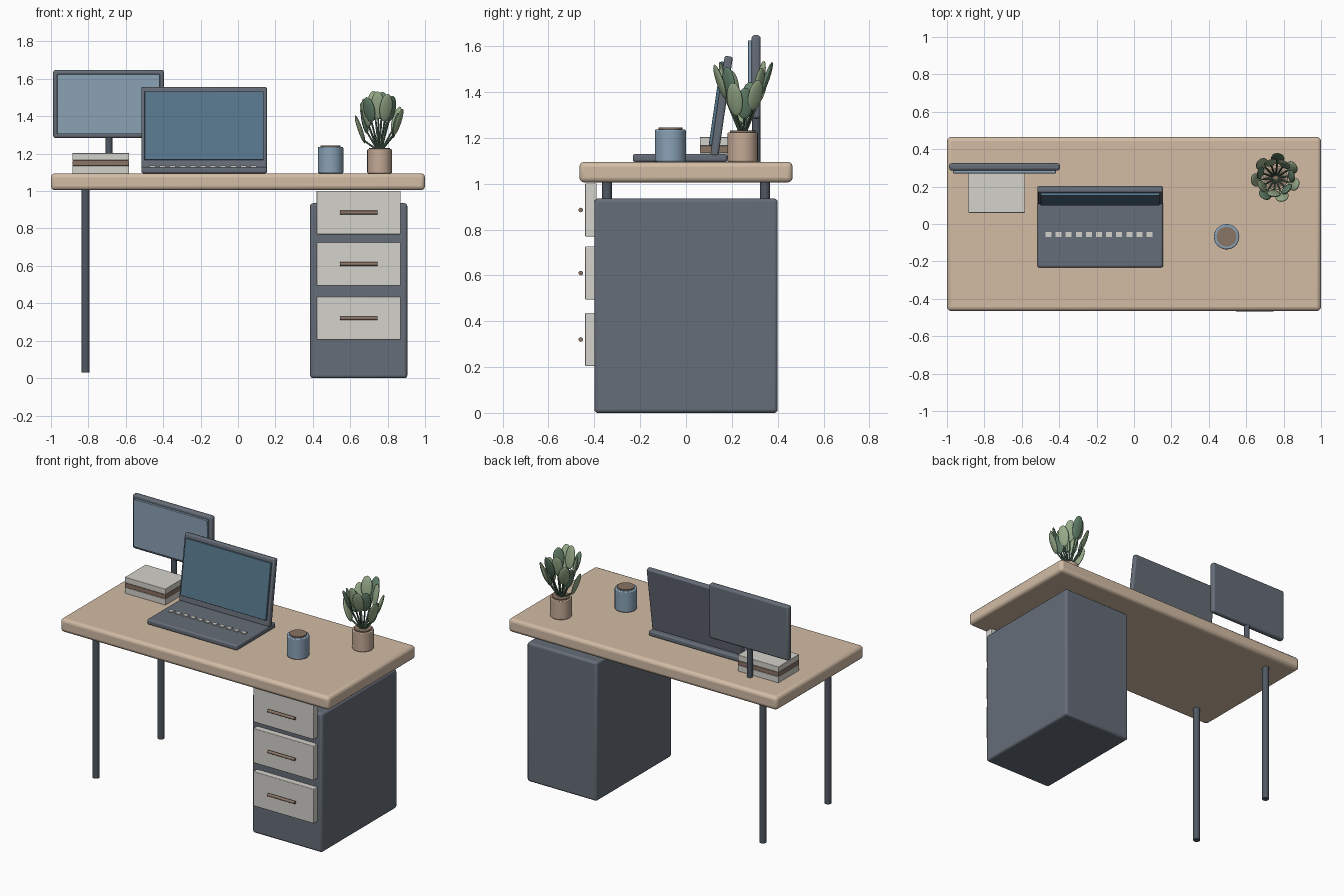
import bpy, math, random
from mathutils import Vector, Matrix

if "Cube" in bpy.data.objects:
    bpy.data.objects.remove(bpy.data.objects["Cube"])

random.seed(4)


def material(name, r, g, b):
    def lin(c):
        c /= 255
        return c / 12.92 if c <= 0.04045 else ((c + 0.055) / 1.055) ** 2.4
    m = bpy.data.materials.new(name)
    m.diffuse_color = (lin(r), lin(g), lin(b), 1)
    m.use_nodes = True
    m.node_tree.nodes["Principled BSDF"].inputs["Base Color"].default_value = m.diffuse_color
    return m


WOOD = material("pale wood", 210, 188, 165)
CHARCOAL = material("charcoal", 102, 109, 120)
METAL = material("dark metal", 80, 88, 98)
WHITE = material("off white", 212, 210, 203)
BROWN = material("brown", 138, 117, 102)
BLUE = material("soft blue", 138, 162, 182)
SCREEN = material("deep blue", 86, 119, 140)
CLAY = material("clay", 196, 170, 150)
LEAF_LIGHT = material("light green", 152, 172, 138)
LEAF_DARK = material("dark green", 98, 128, 106)


def finish(name, mat, bevel=0, segments=3):
    ob = bpy.context.object
    ob.name = name
    ob.data.materials.append(mat)
    if bevel:
        mod = ob.modifiers.new("bevel", "BEVEL")
        mod.width, mod.segments, mod.limit_method = bevel, segments, "ANGLE"
    bpy.ops.object.shade_smooth_by_angle(angle=math.radians(35))
    return ob


def box(name, mat, x, y, z, bevel=0):
    """Box from (min, max) ranges."""
    bpy.ops.mesh.primitive_cube_add(size=1)
    ob = bpy.context.object
    for v in ob.data.vertices:
        v.co = [(a + b) / 2 + c * (b - a) for (a, b), c in zip((x, y, z), v.co)]
    return finish(name, mat, bevel)


def rod(name, mat, start, end, r, sides=24, bevel=0):
    a, b = Vector(start), Vector(end)
    bpy.ops.mesh.primitive_cylinder_add(vertices=sides, radius=r, depth=(b - a).length)
    ob = finish(name, mat, bevel, 2)
    ob.matrix_world = Matrix.Translation((a + b) / 2) @ (b - a).to_track_quat("Z", "Y").to_matrix().to_4x4()
    return ob


# Desk
box("desktop", WOOD, (-1, 1), (-0.465, 0.465), (1.005, 1.095), 0.022)
for y in (-0.345, 0.345):
    rod("desk_leg", METAL, (-0.815, y, 0.03), (-0.815, y, 1.02), 0.022)

# Drawer cabinet
box("cabinet", CHARCOAL, (0.385, 0.905), (-0.4, 0.4), (0, 0.935), 0.015)
for z in (0.32, 0.61, 0.885):
    box("drawer_front", WHITE, (0.42, 0.87), (-0.44, -0.39), (z - 0.116, z + 0.116), 0.004)
    rod("drawer_handle", BROWN, (0.545, -0.459, z), (0.745, -0.459, z), 0.01, 16)

# Monitor
box("monitor_body", CHARCOAL, (-0.988, -0.396), (0.286, 0.325), (1.283, 1.648), 0.013)
box("monitor_screen", BLUE, (-0.967, -0.418), (0.271, 0.29), (1.305, 1.625), 0.002)
rod("monitor_stand", METAL, (-0.69, 0.307, 1.09), (-0.69, 0.307, 1.31), 0.018)

# Stack of books
for mat, low, high in ((WHITE, 1.093, 1.135), (BROWN, 1.135, 1.165), (WHITE, 1.165, 1.203)):
    box("book", mat, (-0.885, -0.582), (0.06, 0.282), (low, high), 0.003)

# Laptop: base, keys, tilted lid with display
box("laptop_base", CHARCOAL, (-0.517, 0.155), (-0.232, 0.18), (1.095, 1.13), 0.01)
for i in range(11):
    x = -0.457 + i * 0.054
    box("laptop_key", WHITE, (x - 0.016, x + 0.016), (-0.069, -0.042), (1.126, 1.136))
lid = box("laptop_lid", CHARCOAL, (-0.336, 0.336), (-0.018, 0.018), (-0.22, 0.22), 0.01)
display = box("laptop_display", SCREEN, (-0.318, 0.318), (-0.031, -0.015), (-0.176, 0.193), 0.002)
for ob in (lid, display):
    ob.location = (-0.181, 0.155, 1.338)
    ob.rotation_euler.x = math.radians(-8.3)

# Mug
rod("mug", BLUE, (0.495, -0.068, 1.095), (0.495, -0.068, 1.236), 0.068, 32, 0.006)
rod("coffee", BROWN, (0.495, -0.068, 1.2), (0.495, -0.068, 1.244), 0.053, 32)

# Potted plant
PX, PY = 0.757, 0.247
rod("plant_pot", CLAY, (PX, PY, 1.095), (PX, PY, 1.224), 0.066, 32, 0.005)
rod("soil", BROWN, (PX, PY, 1.2), (PX, PY, 1.231), 0.056, 32)

# Leaves: a ring around the pot, higher toward front and back
COUNT = 14
for i in range(COUNT):
    a = 2 * math.pi * (i + 0.25) / COUNT
    out = Vector((math.cos(a), math.sin(a), 0))
    radius = 0.105 if i % 2 else 0.085
    height = 1.325 + 0.12 * abs(math.sin(a)) + (0 if i % 2 else 0.02) + random.uniform(-0.015, 0.015)
    centre = Vector((PX, PY, height)) + out * radius
    # blade runs steeply up and outward, its flat side facing away from the centre
    lean = 0.35 if i % 2 else 0.2
    along = (out * lean + Vector((0, 0, 1))).normalized()
    side = along.cross(out).normalized()
    normal = side.cross(along)
    length = random.uniform(0.068, 0.08)
    bpy.ops.mesh.primitive_uv_sphere_add(segments=16, ring_count=10, radius=1)
    leaf = finish("leaf", LEAF_DARK if i % 3 == 0 else LEAF_LIGHT)
    basis = Matrix((side, normal, along)).transposed().to_4x4()
    leaf.matrix_world = Matrix.Translation(centre) @ basis @ Matrix.Diagonal((0.036, 0.012, length, 1))
    rod("leaf_stem", LEAF_DARK, Vector((PX, PY, 1.22)) + out * 0.012,
        centre - along * length * 0.8, 0.005, 8)
